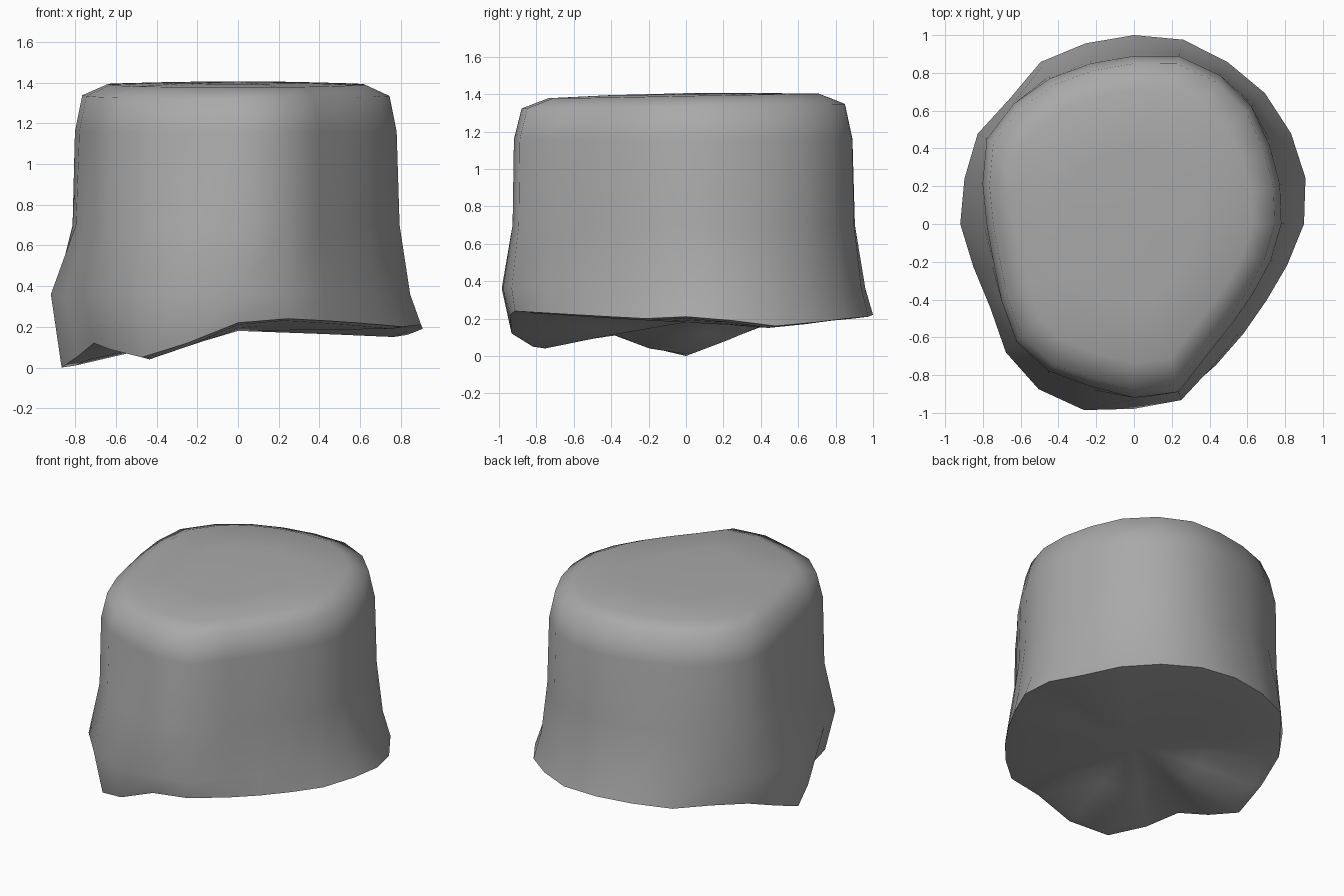
import bpy
import bmesh
import math

default_cube = bpy.data.objects.get("Cube")
if default_cube:
    bpy.data.objects.remove(default_cube, do_unlink=True)

# Outlines sampled evenly around the stone, in hundredths of a unit
base_radius = [90, 94, 96, 98, 99, 101, 100, 99, 99, 94, 96, 93,
               92, 88, 88, 96, 101, 102, 98, 97, 87, 82, 81, 84]
top_radius = [78, 80, 83, 88, 91, 92, 89, 88, 89, 90, 90, 83,
              78, 77, 81, 88, 90, 89, 92, 92, 79, 74, 73, 75]
rim_height = [19, 17, 14, 16, 18, 19, 20, 20, 19, 18, 16, 7,
              0, 3, 10, 7, 3, 10, 20, 22, 21, 20, 19, 18]
count = len(base_radius)


def blend(a, b, t):
    return a + (b - a) * t


def column(index):
    """Return the radius and height pairs of one side strip, underside to top."""
    angle = math.tau * index / count
    base = base_radius[index] / 100
    top = top_radius[index] / 100
    rim = rim_height[index] / 100
    # The front left side bulges above the rim; the back right flares to it
    facing = math.cos(angle - math.radians(215))
    flare = min(1, 0.8 + 0.3 * facing)
    foot = base * (1 - 0.07 * max(0, facing))
    tilt = 0.012 * math.sin(angle)
    return angle, [
        (foot * 0.5, blend(rim, 0.19, 0.5)),
        (foot * 0.92, rim + 0.01),
        (foot, rim + 0.02 * (rim > 0.02)),
        (blend(top, base, flare), 0.36),
        (blend(top, base, 0.12), 0.70),
        (top, 1.16),
        (top * 0.955, 1.335 + tilt),
        (top * 0.80, 1.39 + tilt),
        (top * 0.45, 1.40 + tilt / 2),
    ]


def build_stone():
    bm = bmesh.new()
    strips = []
    for index in range(count):
        angle, profile = column(index)
        strips.append([bm.verts.new((r * math.cos(angle), r * math.sin(angle), z))
                       for r, z in profile])
    bottom = bm.verts.new((0, 0, 0.18))
    crown = bm.verts.new((0, 0, 1.405))
    for index, strip in enumerate(strips):
        following = strips[(index + 1) % count]
        for row in range(len(strip) - 1):
            bm.faces.new((strip[row], following[row],
                          following[row + 1], strip[row + 1]))
        bm.faces.new((strip[-1], following[-1], crown))
        bm.faces.new((following[0], strip[0], bottom))
    bmesh.ops.recalc_face_normals(bm, faces=bm.faces)
    mesh = bpy.data.meshes.new("stone_block")
    bm.to_mesh(mesh)
    bm.free()
    stone = bpy.data.objects.new("stone_block", mesh)
    bpy.context.collection.objects.link(stone)
    return stone


# Plain grey stone
grey = bpy.data.materials.new("stone_grey")
grey.use_nodes = True
colour = (0.4, 0.4, 0.4, 1)
grey.diffuse_color = colour
shader = grey.node_tree.nodes["Principled BSDF"]
shader.inputs["Base Color"].default_value = colour
shader.inputs["Roughness"].default_value = 0.9

stone = build_stone()
stone.data.materials.append(grey)
bpy.ops.object.select_all(action="DESELECT")
stone.select_set(True)
bpy.context.view_layer.objects.active = stone
bpy.ops.object.shade_smooth_by_angle(angle=math.radians(60))
